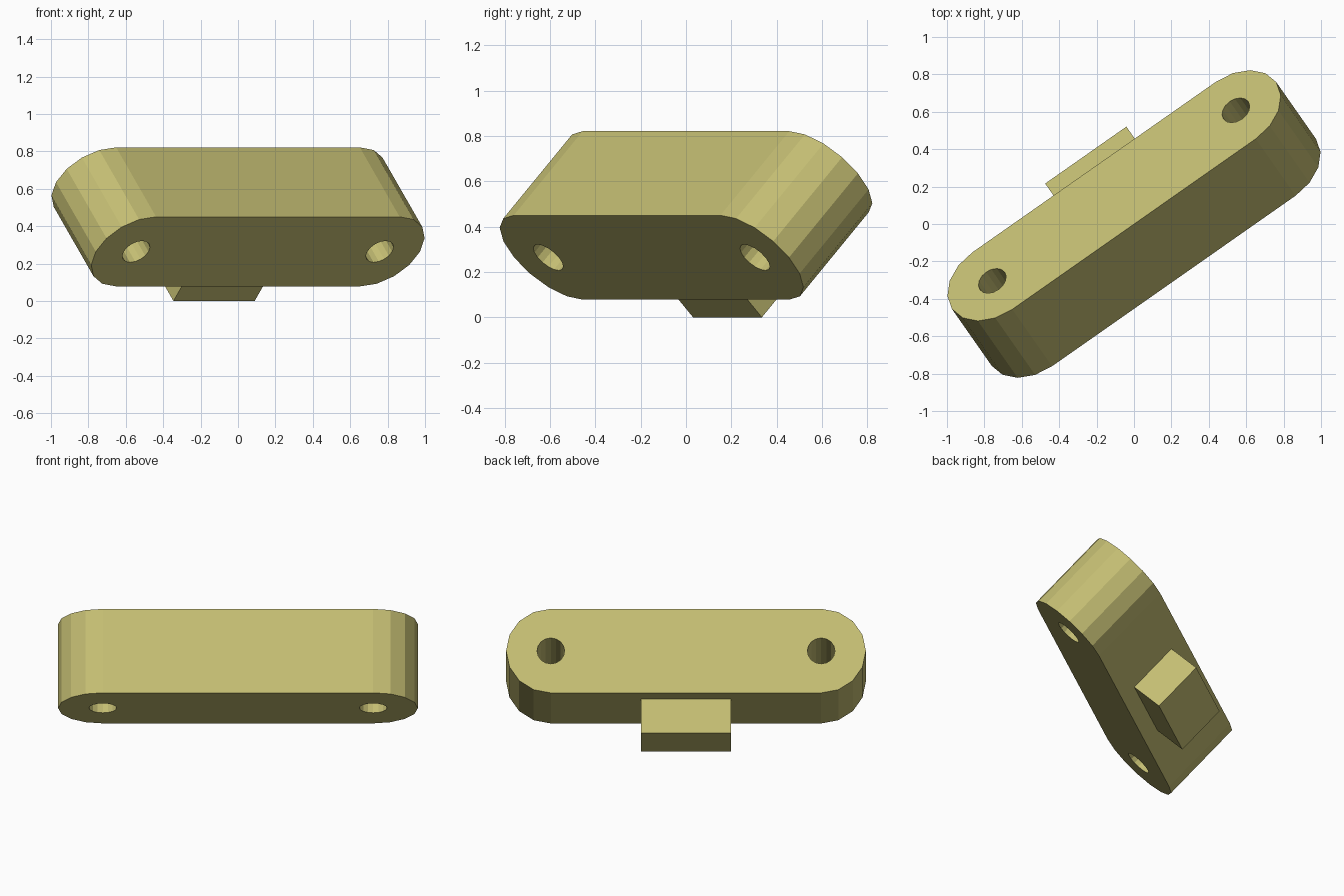
import bpy, bmesh
from math import radians, pi, cos, sin
from mathutils import Matrix

if "Cube" in bpy.data.objects:
    bpy.data.objects.remove(bpy.data.objects["Cube"])

# Link pose: tipped 45 degrees on its long axis, then turned 35 degrees
POSE = (Matrix.Translation((0, 0, 0.45))
        @ Matrix.Rotation(radians(35), 4, 'Z')
        @ Matrix.Rotation(radians(-45), 4, 'X'))
HALF = 0.795      # centre to hole axis
R = 0.263         # end radius
HOLE = 0.081
DEPTH = 0.525

mat = bpy.data.materials.new("tan")
mat.diffuse_color = (0.55, 0.51, 0.17, 1)
mat.use_nodes = True
mat.node_tree.nodes["Principled BSDF"].inputs["Base Color"].default_value = mat.diffuse_color


def prism(name, outline, depth):
    """Extrude a flat outline along local z, centred, in the link's pose."""
    bm = bmesh.new()
    face = bm.faces.new([bm.verts.new((x, y, -depth / 2)) for x, y in outline])
    ext = bmesh.ops.extrude_face_region(bm, geom=[face])
    verts = [g for g in ext["geom"] if isinstance(g, bmesh.types.BMVert)]
    bmesh.ops.translate(bm, verts=verts, vec=(0, 0, depth))
    bmesh.ops.recalc_face_normals(bm, faces=bm.faces)
    me = bpy.data.meshes.new(name)
    bm.to_mesh(me)
    bm.free()
    me.materials.append(mat)
    ob = bpy.data.objects.new(name, me)
    bpy.context.collection.objects.link(ob)
    ob.matrix_world = POSE
    return ob


def arc(cx, r, start, sweep, n):
    return [(cx + r * cos(start + sweep * i / n), r * sin(start + sweep * i / n))
            for i in range(n + 1)]


# Round-ended link body
body = prism("link_body",
             arc(HALF, R, -pi / 2, pi, 8) + arc(-HALF, R, pi / 2, pi, 8), DEPTH)

# Through hole at each end
for side in (-1, 1):
    cutter = prism("hole_cutter", arc(side * HALF, HOLE, 0, 2 * pi, 16)[:-1], DEPTH * 2)
    cutter.hide_render = True
    mod = body.modifiers.new("hole", 'BOOLEAN')
    mod.operation = 'DIFFERENCE'
    mod.solver = 'EXACT'
    mod.object = cutter
    bpy.context.view_layer.objects.active = body
    bpy.ops.object.modifier_apply(modifier=mod.name)
    bpy.data.objects.remove(cutter)

# Block-shaped tab on the lower long side
prism("side_tab", [(-0.265, 0.25), (0.265, 0.25), (0.265, 0.476), (-0.265, 0.476)], 0.32)
